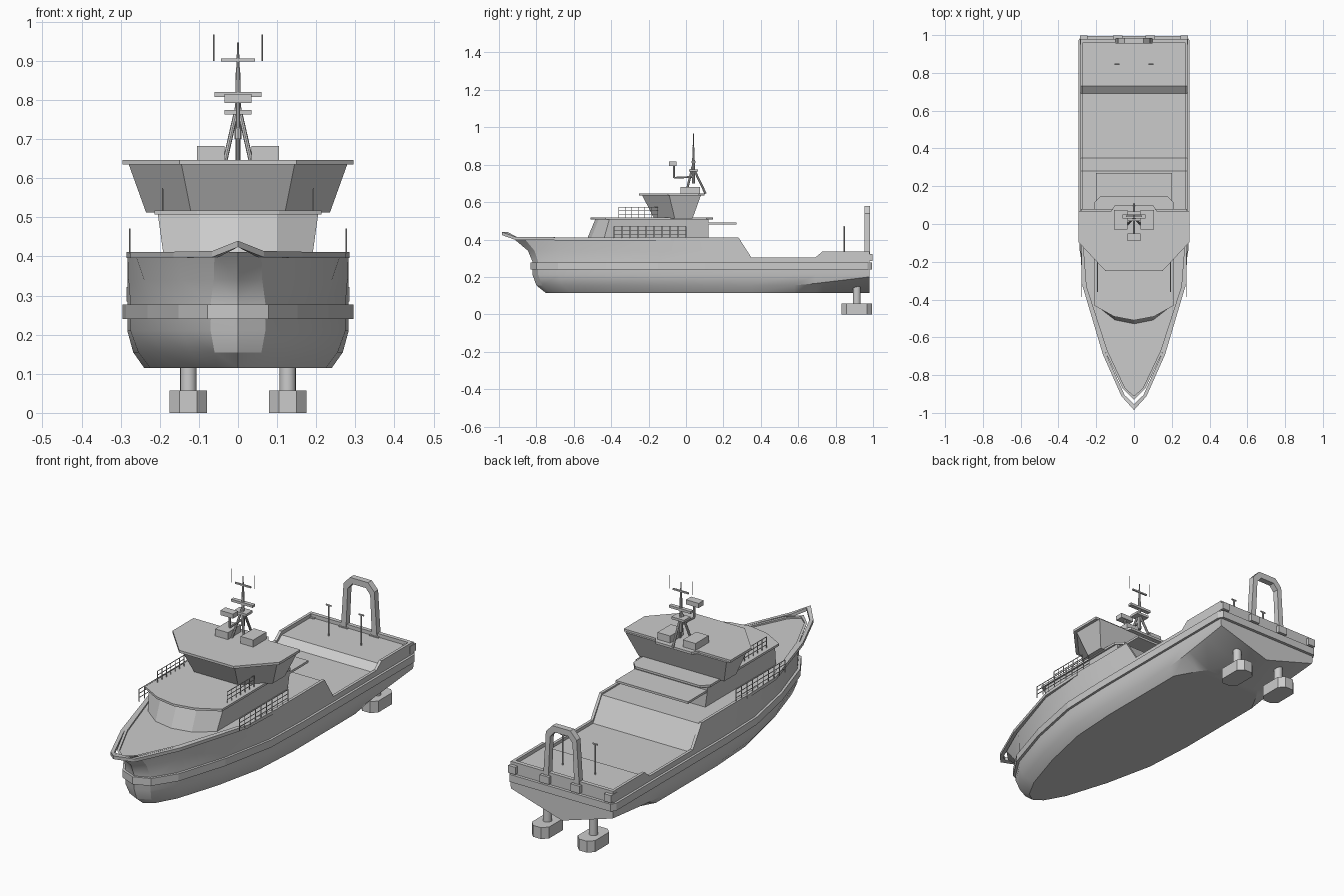
import bpy, bmesh, math
from mathutils import Vector

if "Cube" in bpy.data.objects:
    bpy.data.objects.remove(bpy.data.objects["Cube"])

GREY = bpy.data.materials.new("ship_grey")
GREY.diffuse_color = (0.6, 0.6, 0.6, 1)
GREY.use_nodes = True
GREY.node_tree.nodes["Principled BSDF"].inputs["Base Color"].default_value = GREY.diffuse_color


def finish(name, bm, smooth=None):
    bmesh.ops.remove_doubles(bm, verts=bm.verts, dist=0.0002)
    bmesh.ops.recalc_face_normals(bm, faces=bm.faces)
    me = bpy.data.meshes.new(name)
    bm.to_mesh(me)
    bm.free()
    me.materials.append(GREY)
    ob = bpy.data.objects.new(name, me)
    bpy.context.collection.objects.link(ob)
    if smooth:
        bpy.ops.object.select_all(action='DESELECT')
        ob.select_set(True)
        bpy.context.view_layer.objects.active = ob
        bpy.ops.object.shade_smooth_by_angle(angle=math.radians(smooth))
    return ob


def add_face(bm, verts):
    vs = list(dict.fromkeys(verts))
    if len(vs) > 2:
        bm.faces.new(vs)


def add_box(bm, x0, x1, y0, y1, z0, z1):
    r = bmesh.ops.create_cube(bm, size=1)
    for v in r["verts"]:
        v.co = (x0 + (v.co.x + .5) * (x1 - x0), y0 + (v.co.y + .5) * (y1 - y0),
                z0 + (v.co.z + .5) * (z1 - z0))


def add_rod(bm, a, b, r, r2=None, sides=8):
    a, b = Vector(a), Vector(b)
    m = (b - a).to_track_quat('Z', 'Y').to_matrix().to_4x4()
    m.translation = (a + b) / 2
    bmesh.ops.create_cone(bm, cap_ends=True, segments=sides, radius1=r,
                          radius2=r if r2 is None else r2, depth=(b - a).length, matrix=m)


def mirrored(half):
    return half + [(-x, y) for x, y in reversed(half) if x > 1e-6]


def prism(name, low, z0, high, z1, smooth=None):
    """Solid between two outlines with equal point counts."""
    bm = bmesh.new()
    a = [bm.verts.new((x, y, z0)) for x, y in low]
    b = [bm.verts.new((x, y, z1)) for x, y in high]
    n = len(a)
    for i in range(n):
        bm.faces.new((a[i], a[(i + 1) % n], b[(i + 1) % n], b[i]))
    bm.faces.new(a[::-1])
    bm.faces.new(b)
    return finish(name, bm, smooth)


# Hull: outlines at rising levels, six bow points then straight sides aft
AFT = [.1, .28, .35, .58, .69, .73, .86, .98]


def level(bow, z, aft_x):
    pts = [(x, y, z) for x, y in bow]
    return pts + [(aft_x, y, z) for y in AFT]


def sheer(y, fore, mid, stern):
    return fore if y < .3 else (mid if y < .7 else stern)


keel = level([(0, -.75), (.045, -.72), (.10, -.62), (.17, -.4), (.225, -.15)], .115, .24)
keel = keel[:-4] + [(.18, .69, .115), (.15, .73, .115), (.075, .86, .115), (0, .98, .115)]
bilge = level([(0, -.80), (.06, -.77), (.125, -.66), (.20, -.42), (.255, -.15)], .155, .268)
bilge = bilge[:-4] + [(.27, .69, .165), (.272, .73, .17), (.276, .86, .185), (.28, .98, .20)]
bow_mid = [(0, -.82), (.07, -.79), (.14, -.68), (.22, -.43), (.275, -.15)]
turn = level(bow_mid, .21, .283)
belt = level(bow_mid, .28, .283)
flare = level([(0, -.845), (.062, -.81), (.145, -.675), (.24, -.38), (.28, -.12)], .34, .283)
flare = [(x, y, min(z, sheer(y, .34, .29, .30))) for x, y, z in flare]
bow_top = [(0, -.93), (.06, -.87), (.155, -.67), (.265, -.33), (.283, -.1)]
top = [(x, y, sheer(y, .412, .303, .336)) for x, y, z in level(bow_top, 0, .283)]
inner = [(max(x - .014, 0), y + (.02 if x == 0 else 0) - (.02 if y > .9 else 0), z) for x, y, z in top]
deck = [(x, y, sheer(y, .404, .288, .318)) for x, y, z in inner]
levels = [keel, bilge, turn, belt, flare, top, inner, deck]

bm = bmesh.new()
S, P = [[[bm.verts.new((s * x, y, z)) for x, y, z in lv] for lv in levels] for s in (1, -1)]
n = len(keel)
for side in (S, P):
    for k in range(len(levels) - 1):
        for i in range(n - 1):
            add_face(bm, [side[k][i], side[k][i + 1], side[k + 1][i + 1], side[k + 1][i]])
for k in (0, 7):
    for i in range(n - 1):
        add_face(bm, [S[k][i], S[k][i + 1], P[k][i + 1], P[k][i]])
add_face(bm, [S[k][-1] for k in range(6)] + [P[k][-1] for k in range(5, -1, -1)])
for k in (5, 6):
    add_face(bm, [S[k][-1], S[k + 1][-1], P[k + 1][-1], P[k][-1]])
finish("hull", bm, 28)

# Rubbing belt round the hull
belt_line = mirrored([(0, -.832), (.078, -.80), (.152, -.685), (.232, -.43), (.287, -.15),
                      (.295, .1), (.295, .97), (.28, .995)])
prism("rubbing_belt", belt_line, .24, belt_line, .277)

# Bow rail: raised frame projecting past the foredeck
path = [(.285, -.08, .412), (.275, -.32, .412), (.165, -.69, .412), (.066, -.912, .414), (0, -.985, .44)]
path += [(-x, y, z) for x, y, z in reversed(path[:-1])]
bm = bmesh.new()
rings = []
for x, y, z in path:
    k = 1 if x > 0 else -1
    ix, iy = (x - .016 * k, y + .006) if x else (0, y + .032)
    rings.append([bm.verts.new(c) for c in ((x, y, z), (ix, iy, z), (ix, iy, z - .016), (x, y, z - .016))])
for a, b in zip(rings, rings[1:]):
    for i in range(4):
        bm.faces.new((a[i], b[i], b[(i + 1) % 4], a[(i + 1) % 4]))
bm.faces.new(rings[0])
bm.faces.new(rings[-1])
finish("bow_rail", bm)

# Deckhouse, its roof and the aft platform
prism("deckhouse", mirrored([(0, -.53), (.10, -.51), (.19, -.44), (.19, .12)]), .40,
      mirrored([(0, -.485), (.10, -.467), (.205, -.41), (.205, .12)]), .508)
roof = mirrored([(0, -.51), (.105, -.49), (.213, -.43), (.213, .11), (.18, .145)])
prism("deckhouse_roof", roof, .507, roof, .518)
bm = bmesh.new()
add_box(bm, -.2, .2, .10, .27, .48, .491)
finish("aft_platform", bm)

# Wheelhouse flaring upward, with overhanging roof
prism("wheelhouse", mirrored([(.12, -.17), (.235, -.06), (.235, .035)]), .512,
      mirrored([(.145, -.235), (.28, -.09), (.28, .08)]), .637)
cap = mirrored([(.15, -.25), (.295, -.095), (.295, .07), (.12, .07), (.10, .10)])
prism("wheelhouse_roof", cap, .635, cap, .647)

# Lockers on the wheelhouse roof
bm = bmesh.new()
for s in (1, -1):
    a, b = sorted((s * .035, s * .105))
    add_box(bm, a, b, -.03, .075, .645, .682)
finish("roof_lockers", bm)

# Mast with legs, platforms, yard and radar arm
bm = bmesh.new()
for s in (1, -1):
    add_rod(bm, (s * .033, 0, .645), (0, .035, .79), .006)
    add_rod(bm, (s * .062, .04, .90), (s * .062, .04, .967), .0015)
add_rod(bm, (0, .105, .645), (0, .04, .78), .006)
add_rod(bm, (0, .04, .70), (0, .04, .87), .009, .006)
add_rod(bm, (0, .04, .87), (0, .04, .947), .005, .002)
add_rod(bm, (0, .04, .735), (0, -.065, .73), .005)
add_rod(bm, (0, -.065, .73), (0, -.065, .80), .005)
add_box(bm, -.035, .035, -.09, -.05, .793, .816)
add_box(bm, -.06, .06, .03, .05, .808, .82)
add_box(bm, -.035, .035, .015, .065, .763, .775)
add_box(bm, -.043, .043, .036, .044, .899, .906)
finish("mast", bm)


# Side railings
def railing(name, pts, z0, z1, posts):
    bm = bmesh.new()
    for s in (1, -1):
        (xa, ya), (xb, yb) = pts
        for i in range(posts + 1):
            t = i / posts
            x, y = s * (xa + t * (xb - xa)), ya + t * (yb - ya)
            add_rod(bm, (x, y, z0), (x, y, z1), .002, sides=5)
        for k in (1, 2, 3):
            z = z0 + (z1 - z0) * k / 3
            add_rod(bm, (s * xa, ya, z), (s * xb, yb, z), .002, sides=5)
    finish(name, bm)


railing("main_deck_railing", ((.277, -.385), (.277, 0)), .408, .47, 9)
railing("upper_deck_railing", ((.193, -.36), (.193, -.15)), .515, .573, 6)

# Stern frame: leaning legs and chamfered crossbeam
outer = [(.10, .31), (.085, .54), (.05, .578)]
hole = [(.072, .31), (.062, .52), (.038, .548)]
bm = bmesh.new()
loops = [[bm.verts.new((s * x, y, z)) for s, ps in ((1, line), (-1, line[::-1])) for x, z in ps]
         for line in (outer, hole) for y in (.955, .985)]
of, ob, hf, hb = loops
for a, b in ((of, ob), (hf, hb), (of, hf), (ob, hb)):
    for i in range(5):
        bm.faces.new((a[i], a[i + 1], b[i + 1], b[i]))
for i in (0, 5):
    bm.faces.new((of[i], ob[i], hb[i], hf[i]))
finish("stern_frame", bm)

# Stern deck posts with short crossheads, and stern fittings
bm = bmesh.new()
for s in (1, -1):
    add_rod(bm, (s * .09, .845, .315), (s * .09, .845, .47), .004)
    add_rod(bm, (s * .09 - .014, .845, .47), (s * .09 + .014, .845, .47), .004)
finish("deck_posts", bm)
bm = bmesh.new()
for s in (1, -1):
    for c, w in ((.085, .025), (.265, .02)):
        add_box(bm, s * c - w, s * c + w, .95, .998, .285, .322)
finish("stern_fittings", bm)

# Steerable thrusters under the stern
for s, side in ((1, "right"), (-1, "left")):
    foot = [(s * .127 + x, .913 + y) for x, y in
            ((-.048, -.055), (-.022, -.082), (.022, -.082), (.048, -.055),
             (.048, .055), (.022, .082), (-.022, .082), (-.048, .055))]
    prism("thruster_pod_" + side, foot, 0, foot, .057)
    bm = bmesh.new()
    add_rod(bm, (s * .127, .913, .05), (s * .127, .913, .2), .021, sides=16)
    finish("thruster_leg_" + side, bm, 30)
